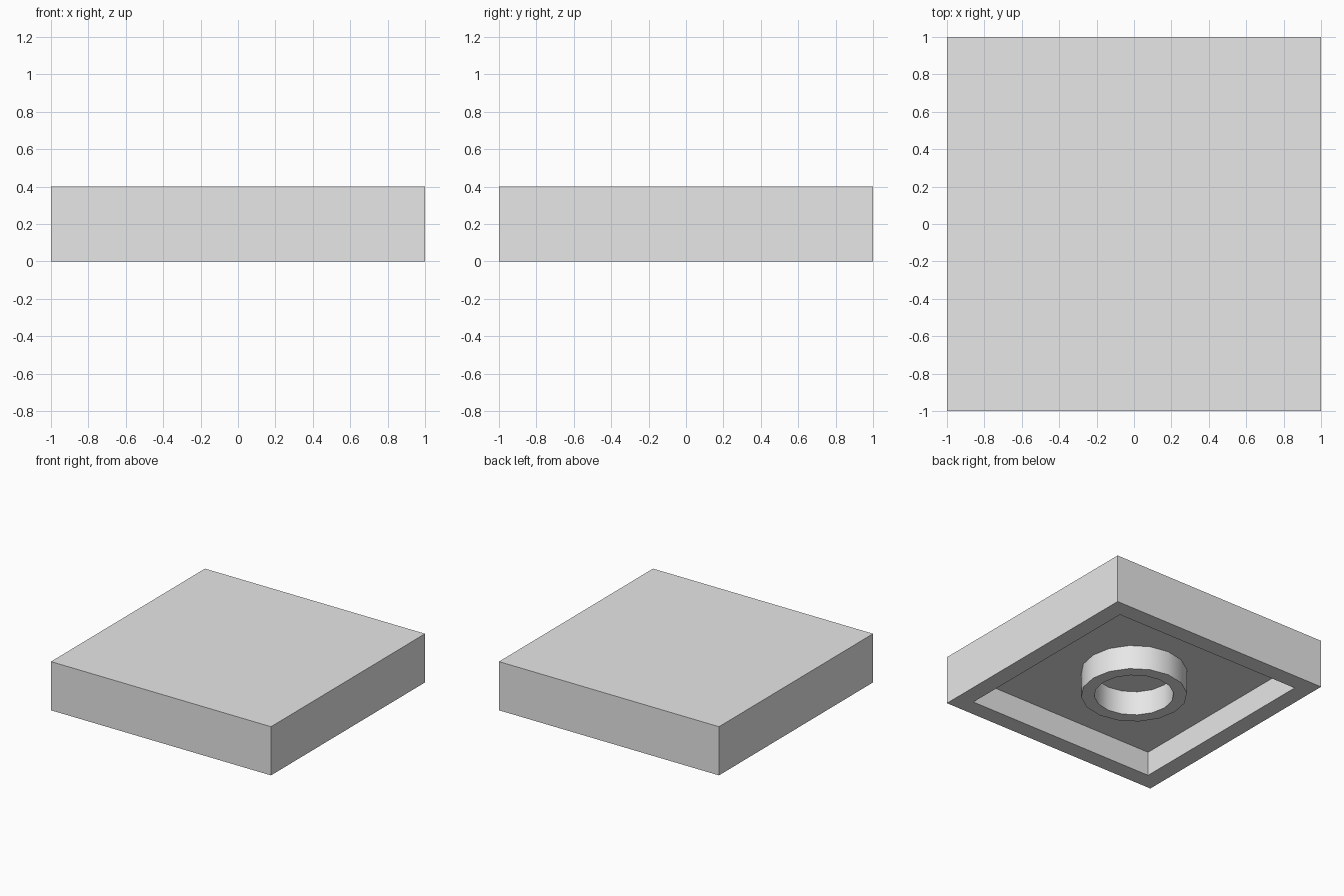
import bpy
import bmesh
from math import radians

cube = bpy.data.objects.get("Cube")
if cube:
    bpy.data.objects.remove(cube, do_unlink=True)

HALF, HEIGHT, RECESS = 1.0, 0.4, 0.2
INNER = 0.8

grey = bpy.data.materials.new("light_grey")
grey.use_nodes = True
grey.diffuse_color = (0.8, 0.8, 0.8, 1)
grey.node_tree.nodes["Principled BSDF"].inputs["Base Color"].default_value = (0.8, 0.8, 0.8, 1)


def add_object(name, bm):
    bmesh.ops.recalc_face_normals(bm, faces=bm.faces)
    mesh = bpy.data.meshes.new(name)
    bm.to_mesh(mesh)
    bm.free()
    mesh.materials.append(grey)
    obj = bpy.data.objects.new(name, mesh)
    bpy.context.collection.objects.link(obj)
    return obj


# Square slab, its underside inset to a rim and pushed up into a recess
bm = bmesh.new()
bmesh.ops.create_cube(bm, size=2)
for v in bm.verts:
    v.co.z = HEIGHT if v.co.z > 0 else 0
bm.normal_update()
underside = min(bm.faces, key=lambda f: f.calc_center_median().z)
bmesh.ops.inset_region(bm, faces=[underside], thickness=HALF - INNER)
walls = bmesh.ops.extrude_face_region(bm, geom=[underside])
bmesh.ops.translate(bm, vec=(0, 0, RECESS),
                    verts=[g for g in walls["geom"] if isinstance(g, bmesh.types.BMVert)])
if underside.is_valid:
    bmesh.ops.delete(bm, geom=[underside], context="FACES_ONLY")
add_object("tile_body", bm)

# Hollow tube hanging from the recess ceiling: a rectangular profile spun round z
bm = bmesh.new()
profile = [bm.verts.new(p) for p in ((0.3, 0, RECESS), (0.3, 0, 0), (0.4, 0, 0), (0.4, 0, RECESS))]
edges = [bm.edges.new(pair) for pair in zip(profile, profile[1:])]
bmesh.ops.spin(bm, geom=profile + edges, cent=(0, 0, 0), axis=(0, 0, 1),
               angle=radians(360), steps=16, use_merge=True)
bmesh.ops.remove_doubles(bm, verts=bm.verts, dist=0.0001)
tube = add_object("underside_tube", bm)
# The open shell must face outwards
bm = bmesh.new()
bm.from_mesh(tube.data)
bm.normal_update()
rim = min(bm.faces, key=lambda f: f.calc_center_median().z)
if rim.normal.z > 0:
    bmesh.ops.reverse_faces(bm, faces=bm.faces)
bm.to_mesh(tube.data)
bm.free()

bpy.ops.object.select_all(action="DESELECT")
tube.select_set(True)
bpy.context.view_layer.objects.active = tube
bpy.ops.object.shade_smooth_by_angle(angle=radians(35))
